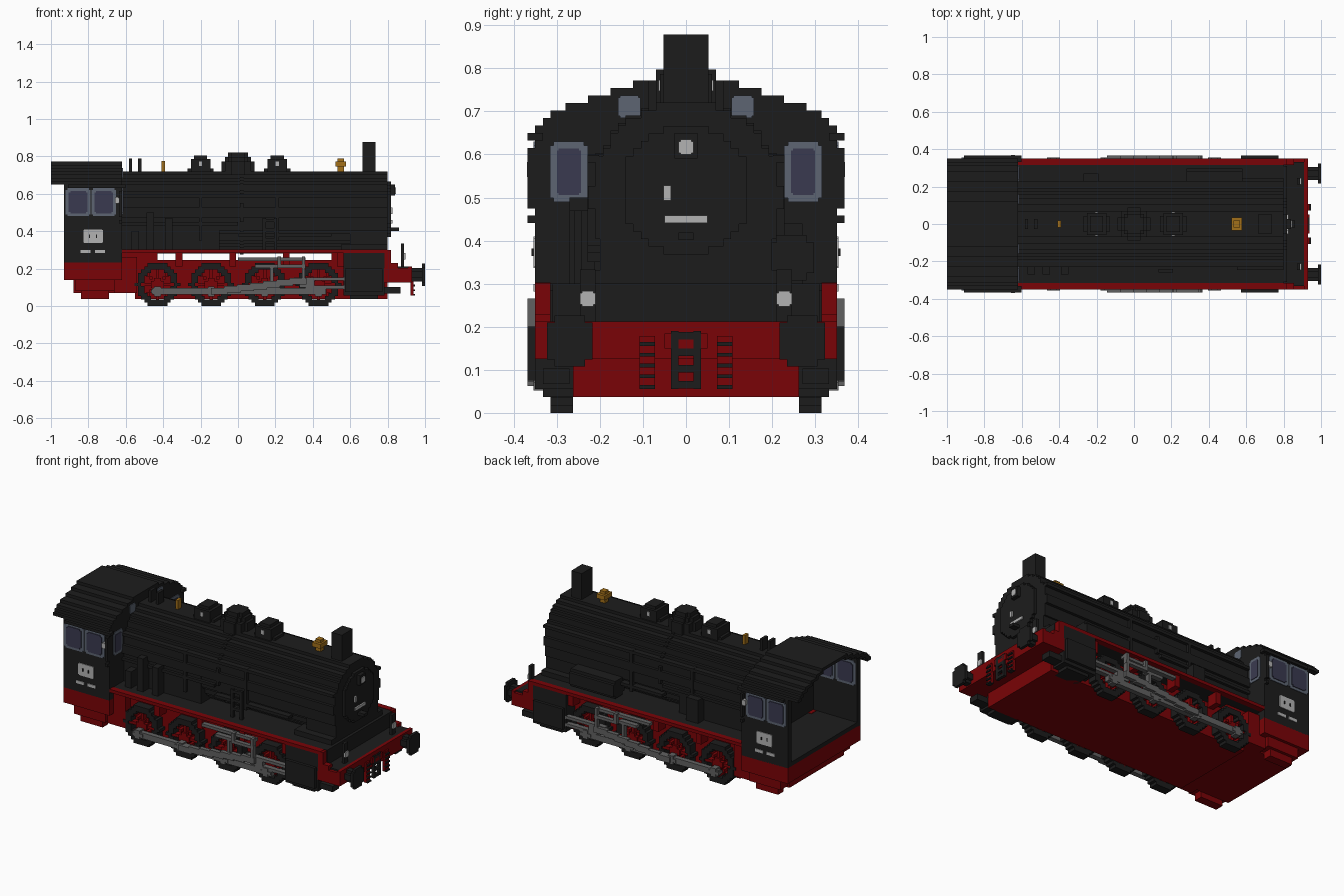
import bpy, bmesh, math
from mathutils import Vector, Matrix

if "Cube" in bpy.data.objects:
    bpy.data.objects.remove(bpy.data.objects["Cube"], do_unlink=True)

# Main measures
STEP = .0175         # block size of the stepped style
THIN = STEP / 2
OUTER = STEP * 21    # widest half width
SIDE = STEP * 20     # half width of cab and boards
FRAME_SIDE = STEP * 15
BOARD = .3           # top of the running board
DECK = .212          # top of the front deck
CAB_BACK, CAB_FRONT, NOSE = -.93, -.62, .8
EAVES = .632
BOILER_Z, BOILER_R = .5, .22
BOILER_TOP = BOILER_Z + BOILER_R - THIN
WHEEL_R = .115
AXLES = [(i - 1.5) * .287 for i in range(4)]


def material(name, red, green, blue):
    mat = bpy.data.materials.new(name)
    mat.use_nodes = True
    mat.diffuse_color = (red, green, blue, 1)
    mat.node_tree.nodes["Principled BSDF"].inputs["Base Color"].default_value = mat.diffuse_color
    return mat


BLACK = material("soot black", .012, .012, .012)
RED = material("frame red", .195, .001, .002)
STEEL = material("rod grey", .12, .12, .12)
LIGHT = material("lamp grey", .45, .45, .45)
TRIM = material("window trim", .11, .13, .17)
GLASS = material("window glass", .042, .042, .08)
BRASS = material("brass", .36, .16, .01)


def box(x, y, z):
    return (x, y, z)


def around(middle, half):
    return (middle - half, middle + half)


def wide(half):
    return around(0, half)


def part(name, mat, *boxes):
    """One object made of boxes, each given by its x, y and z ranges."""
    bm = bmesh.new()
    for ranges in boxes:
        middle = Vector([sum(r) / 2 for r in ranges])
        size = Vector([abs(r[1] - r[0]) for r in ranges])
        bmesh.ops.create_cube(bm, size=1, matrix=Matrix.LocRotScale(middle, None, size))
    mesh = bpy.data.meshes.new(name)
    bm.to_mesh(mesh)
    bm.free()
    mesh.materials.append(mat)
    bpy.context.collection.objects.link(bpy.data.objects.new(name, mesh))


def pair(name, mat, *boxes):
    """The same part on the left and mirrored on the right."""
    part("left_" + name, mat, *boxes)
    part("right_" + name, mat, *[box(x, (-y[0], -y[1]), z) for x, y, z in boxes])


def disc(axis, across, up, radius, along, hole=0):
    """Stepped round or ring, built row by row and extended along an axis."""
    rows = round(2 * radius / STEP)
    height = radius / rows
    boxes = []
    for i in range(rows):
        offset = (2 * i + 1) * height - radius
        outer = max(THIN, round(math.sqrt(radius ** 2 - offset ** 2) / STEP) * STEP)
        inner = round(math.sqrt(max(0, hole ** 2 - offset ** 2)) / STEP) * STEP
        row = around(up + offset, height)
        spans = [around(across, outer)]
        if inner:
            spans = [(across - outer, across - inner), (across + inner, across + outer)]
        for span in spans:
            boxes.append({"x": box(along, span, row), "y": box(span, along, row),
                          "z": box(span, row, along)}[axis])
    return boxes


def plate(axis, span, z, depth, notch=STEP):
    """Upright plate with notched corners, facing along the axis."""
    narrow, low = (span[0] + notch, span[1] - notch), (z[0] + notch, z[1] - notch)
    if axis == "x":
        return [box(depth, narrow, z), box(depth, span, low)]
    return [box(narrow, depth, z), box(span, depth, low)]


# Frame, beams and running boards
part("main_frame", RED,
     box(x=(-.88, NOSE), y=wide(FRAME_SIDE), z=(.07, .245)),
     box(x=(-.55, NOSE), y=wide(FRAME_SIDE), z=(.037, .1)),
     box(x=(CAB_FRONT, -.43), y=wide(FRAME_SIDE), z=(DECK, BOARD - STEP)),
     box(x=(.5, NOSE - STEP), y=wide(FRAME_SIDE), z=(DECK, BOARD - STEP)))
part("front_beam", RED,
     box(x=(.78, -CAB_BACK), y=wide(SIDE), z=(.125, DECK - THIN)),
     box(x=(.91, -CAB_BACK), y=wide(SIDE), z=(.125, DECK)))
part("front_deck", BLACK, box(x=(.78, .91), y=wide(SIDE - STEP), z=(DECK - STEP, DECK)))
part("smokebox_bulkhead", BLACK, box(x=around(NOSE, STEP), y=wide(.31), z=(DECK, BOARD)))
part("running_board", BLACK, box(x=(CAB_FRONT, NOSE), y=wide(.32), z=(BOARD - STEP, BOARD)))
edge = (SIDE - 2 * STEP, SIDE)
pair("board_edge", RED,
     box(x=(CAB_FRONT, NOSE), y=edge, z=(BOARD - STEP, BOARD + THIN / 4)),
     box(x=around(NOSE, STEP), y=edge, z=(DECK - STEP, BOARD)),
     box(x=(NOSE, .855), y=edge, z=(DECK - STEP, DECK + STEP)))
pair("frame_bracket", RED, *[box(x=around(x + WHEEL_R, STEP), y=(FRAME_SIDE, .33), z=(DECK, BOARD - STEP))
                             for x in AXLES])

# Cab base and steps
part("cab_base", RED, box(x=(CAB_BACK, CAB_FRONT), y=wide(SIDE), z=(.14, .235)))
pair("cab_step", RED,
     box(x=(-.87, -.66), y=(FRAME_SIDE, SIDE - STEP), z=(.08, .14)),
     box(x=(-.84, -.69), y=(FRAME_SIDE, SIDE - 2 * STEP), z=(.037, .08)),
     box(x=(-.66, -.54), y=(FRAME_SIDE, .31), z=(.07, FRAME_SIDE)))

# Boiler and smokebox
part("boiler", BLACK, *disc("x", 0, BOILER_Z, BOILER_R, (CAB_FRONT - STEP, NOSE)))
part("boiler_band", BLACK, *disc("x", 0, BOILER_Z, BOILER_R + THIN / 2, around(.02, THIN)))
part("firebox", BLACK, box(x=(CAB_FRONT, -.1), y=wide(DECK), z=(BOARD, BOILER_Z)))
part("boiler_base", BLACK, box(x=(-.1, NOSE), y=wide(.12), z=(BOARD - STEP, .4)))
part("smokebox_saddle", BLACK,
     box(x=(.6, NOSE), y=wide(.2), z=(BOARD, .42)),
     box(x=(.55, NOSE), y=wide(.245), z=(BOARD, .33)))
part("smokebox_door", BLACK, *disc("x", 0, .517, STEP * 8.5, (NOSE, NOSE + STEP)))
part("door_step", BLACK, box(x=(NOSE, .86), y=wide(STEP), z=around(.41, THIN)))
part("top_lamp_body", BLACK, box(x=(NOSE, .84), y=wide(STEP * 1.5), z=(.59, .65)))
part("top_lamp", LIGHT, *plate("x", wide(STEP), around(.617, STEP), around(.84, THIN / 2), THIN / 2))
part("door_bar", LIGHT, box(x=around(NOSE + STEP, THIN), y=wide(.05), z=around(.45, THIN)))
part("door_handle", LIGHT, box(x=around(NOSE + STEP, THIN), y=around(-.044, THIN), z=around(.51, STEP)))

# Chimney, domes, pipes and brass fittings
part("chimney", BLACK,
     box(x=around(.7, STEP * 2), y=wide(STEP * 3), z=(BOILER_TOP - STEP, .878)),
     box(x=around(.7, STEP * 3), y=wide(STEP * 3.5), z=around(BOILER_TOP, THIN)))
part("steam_dome", BLACK, *[row for i in range(3)
                            for row in disc("z", 0, 0, STEP * (5 - i), (BOILER_TOP - STEP, .772 + .025 * i))])
for name, x in (("rear", -.2), ("front", .21)):
    part(name + "_sandbox", BLACK,
         box(x=around(x, STEP * 4), y=wide(STEP * 2.5), z=(BOILER_TOP - STEP, .735)),
         box(x=around(x, STEP * 3), y=wide(.06), z=(BOILER_TOP - STEP, .787)),
         box(x=around(x, STEP * 2), y=wide(STEP * 2.5), z=(BOILER_TOP, .805)))
    pair(name + "_sandbox_cap", LIGHT, box(x=around(x, THIN), y=around(.06, THIN / 2), z=around(.76, THIN * 1.4)))
for name, x in (("rear", -.575), ("front", -.525)):
    part(name + "_safety_pipe", BLACK, box(x=around(x, THIN), y=wide(STEP * 1.5), z=(BOILER_TOP, .79)))
part("whistle", BRASS, box(x=around(-.4, THIN), y=wide(STEP), z=(BOILER_TOP, .775)))
part("bell", BRASS,
     box(x=around(.55, STEP * 1.6), y=wide(STEP * 2), z=around(.76, THIN * 1.5)),
     box(x=around(.55, STEP), y=wide(STEP), z=(BOILER_TOP, .79)))

# Pipes, pumps and tank beside the boiler
skin = (BOILER_R - 2 * STEP, BOILER_R + THIN)
pair("handrail", BLACK, box(x=(CAB_FRONT, NOSE), y=(BOILER_R - STEP, BOILER_R + THIN), z=around(.59, THIN)))
pair("sand_pipe", BLACK, *[box(x=around(x, THIN), y=skin, z=(.35, .6)) for x in (-.2, .21)])
pair("side_pipe", BLACK, box(x=(CAB_FRONT, 0), y=skin, z=around(.44, THIN)),
     box(x=(0, .5), y=skin, z=around(.38, THIN)))
part("right_pumps", BLACK, *[box(x=around(x, .02), y=(-.27, -.2), z=(BOARD, top))
                             for x, top in ((-.55, .4), (-.47, .5), (-.37, .47))])
part("right_ladder", BLACK,
     *[box(x=around(x, THIN), y=around(-.25, THIN), z=(BOARD, .47)) for x in (.14, .2)],
     *[box(x=(.14, .2), y=around(-.25, THIN), z=around(BOARD + STEP * i, THIN)) for i in (3, 6, 9)])
part("left_air_tank", BLACK, *disc("x", .245, .36, STEP * 3, (.28, .58)))
part("left_pump", BLACK, box(x=around(-.23, .04), y=(.2, .27), z=(BOARD, .44)))

# Cab walls, open interior and stepped roof
roof = [round(21 - i ** 1.7 / 2) * STEP for i in range(8)]
rows = [around(EAVES + STEP * i + THIN, THIN) for i in range(len(roof))]
front_wall = (CAB_FRONT - STEP, CAB_FRONT)
cab_height = (.232, EAVES + STEP)
pair("cab_side", BLACK, box(x=(CAB_BACK, CAB_FRONT), y=edge, z=cab_height))
part("cab_floor", BLACK, box(x=(CAB_BACK, CAB_FRONT), y=wide(SIDE - STEP), z=(.23, .26)))
part("cab_front_wall", BLACK, box(x=front_wall, y=wide(SIDE - THIN), z=cab_height),
     *[box(x=front_wall, y=wide(half - THIN), z=row) for half, row in zip(roof, rows)])
part("backhead_valve", BRASS, box(x=(CAB_FRONT - .07, CAB_FRONT), y=wide(.06), z=around(.48, .05)))
pair("roof_gutter", BLACK, box(x=(-.91, CAB_FRONT + STEP), y=(SIDE - STEP, OUTER), z=rows[0]))
pair("roof_slope", BLACK, *[box(x=(-1, CAB_FRONT), y=(above - STEP, half), z=row)
                            for half, above, row in zip(roof[1:-1], roof[2:], rows[1:])])
part("roof_ridge", BLACK, box(x=(-1, CAB_FRONT), y=wide(roof[-1]), z=rows[-1]))

# Cab windows, plates and wind deflectors
for name, x in (("rear", -.855), ("front", -.717)):
    trim_depth = (edge[0] - THIN / 2, SIDE + THIN / 2)
    glass_depth = (edge[0] - THIN, SIDE + THIN)
    pair(name + "_window_trim", TRIM, *plate("y", around(x, .066), around(.555, .075), trim_depth, THIN))
    pair(name + "_window_glass", GLASS, *plate("y", around(x, .05), around(.555, .06), glass_depth, THIN))
wall_middle = front_wall[0] + THIN
pair("lookout_trim", TRIM, *plate("x", around(.272, .044), around(.56, .07), around(wall_middle, .013), THIN))
pair("lookout_glass", GLASS, *plate("x", around(.272, .028), around(.56, .054), around(wall_middle, .016), THIN / 2))
pair("upper_window", TRIM, *plate("x", around(.132, .026), around(.711, .026), around(wall_middle, .013), THIN / 2))
pair("wind_deflector", BLACK,
     box(x=front_wall, y=(SIDE - THIN, OUTER), z=(.475, .615)),
     box(x=front_wall, y=(SIDE - THIN, OUTER), z=around(.45, THIN)))
pair("cab_lamp", LIGHT, *plate("y", around(-.647, THIN * 1.3), around(.565, STEP), (SIDE, OUTER + THIN / 4), THIN / 2))
pair("number_plate", LIGHT, *plate("y", around(-.775, .052), around(.373, .037), (SIDE - THIN, SIDE + THIN / 2), THIN / 2))
for name, x in (("rear", -.815), ("front", -.738)):
    pair(name + "_small_plate", LIGHT, box(x=around(x, .027), y=(SIDE - THIN, SIDE + THIN / 2), z=around(.291, THIN)))
    pair(name + "_plate_mark", BLACK, box(x=around((x - .775) / 2, THIN / 3), y=(SIDE, SIDE + THIN), z=around(.373, THIN)))

# Driving wheels
tread = (FRAME_SIDE, FRAME_SIDE + STEP * 3)
recess = (FRAME_SIDE, FRAME_SIDE + STEP * 2.5)
reach = WHEEL_R * .8
for i, x in enumerate(AXLES, 1):
    pair(f"tyre_{i}", BLACK, *disc("y", x, WHEEL_R, WHEEL_R, tread, hole=.08))
    pair(f"hub_{i}", RED, *disc("y", x, WHEEL_R, STEP * 2, tread))
    pair(f"spokes_{i}", RED,
         box(x=around(x, THIN), y=recess, z=around(WHEEL_R, reach)),
         box(x=around(x, reach), y=recess, z=around(WHEEL_R, THIN)),
         *[box(x=around(x + k * STEP, THIN), y=recess, z=around(WHEEL_R + s * k * STEP, THIN))
           for k in (-3, -2, 2, 3) for s in (-1, 1)])
    pair(f"crank_pin_{i}", STEEL, *disc("y", x, .078, STEP * 1.5, (tread[1], SIDE + THIN / 2)))

# Rods and valve gear
inner_rod, outer_rod = (.32, SIDE), (SIDE - THIN, OUTER)
pair("coupling_rod", STEEL, box(x=(-.46, .47), y=inner_rod, z=around(.078, STEP)))
pair("connecting_rod", STEEL, *[box(x=around(.07 * i - .1, .045), y=outer_rod, z=around(.08 + THIN * i, STEP))
                                for i in range(7)])
pair("slide_bars", STEEL,
     box(x=(.3, .57), y=inner_rod, z=around(.145, THIN)),
     box(x=(.36, .57), y=inner_rod, z=around(.1, THIN)),
     box(x=around(.37, .04), y=inner_rod, z=(.1, .145)))
pair("valve_gear", STEEL,
     box(x=(0, .36), y=inner_rod, z=around(.25, THIN)),
     box(x=around(.35, THIN), y=outer_rod, z=(.14, .265)),
     box(x=(.21, .36), y=outer_rod, z=around(DECK, THIN)),
     box(x=(.09, .21), y=inner_rod, z=around(DECK, THIN)),
     box(x=around(.18, THIN), y=inner_rod, z=(.09, DECK)),
     box(x=around(.22, THIN), y=outer_rod, z=(DECK, .265)))

# Cylinders
pair("cylinder", BLACK,
     box(x=around(.673, .11), y=(.23, SIDE), z=(.055, BOARD - STEP)),
     box(x=around(.673, .1), y=(.23, OUTER), z=(.075, .2)),
     box(x=around(.673, .075), y=(.23, SIDE - STEP), z=(.037, .06)),
     box(x=(.78, .87), y=(.27, SIDE - STEP), z=around(.085, STEP)))

# Buffers, lamps and couplings
bumper = around(-CAB_BACK, THIN)
pair("buffer_stem", BLACK, *disc("x", .27, .167, STEP * 2, (-CAB_BACK, 1 - STEP)))
pair("buffer_plate", BLACK, *disc("x", .27, .167, STEP * 3.4, (1 - STEP, 1)))
pair("lamp_post", BLACK, box(x=around(.88, THIN), y=around(.228, STEP), z=(DECK, .333)))
pair("front_lamp", LIGHT, *plate("x", around(.228, STEP), around(.265, STEP), around(.89, THIN / 2), THIN / 2))
pair("hose_bracket", RED, box(x=bumper, y=around(.09, STEP), z=(.057, .178)))
pair("brake_hose", BLACK, *[box(x=(bumper[0], bumper[1] + THIN), y=around(.09, STEP), z=around(.06 + .025 * i, THIN / 2))
                            for i in range(5)])
part("coupling_links", BLACK,
     *[box(x=bumper, y=around(side * STEP * 1.5, THIN), z=(.055, .19)) for side in (-1, 1)],
     *[box(x=bumper, y=wide(STEP), z=around(.065 + .038 * i, THIN)) for i in range(4)])
part("coupling_hook", RED, box(x=bumper, y=wide(.05), z=around(.167, STEP)))
